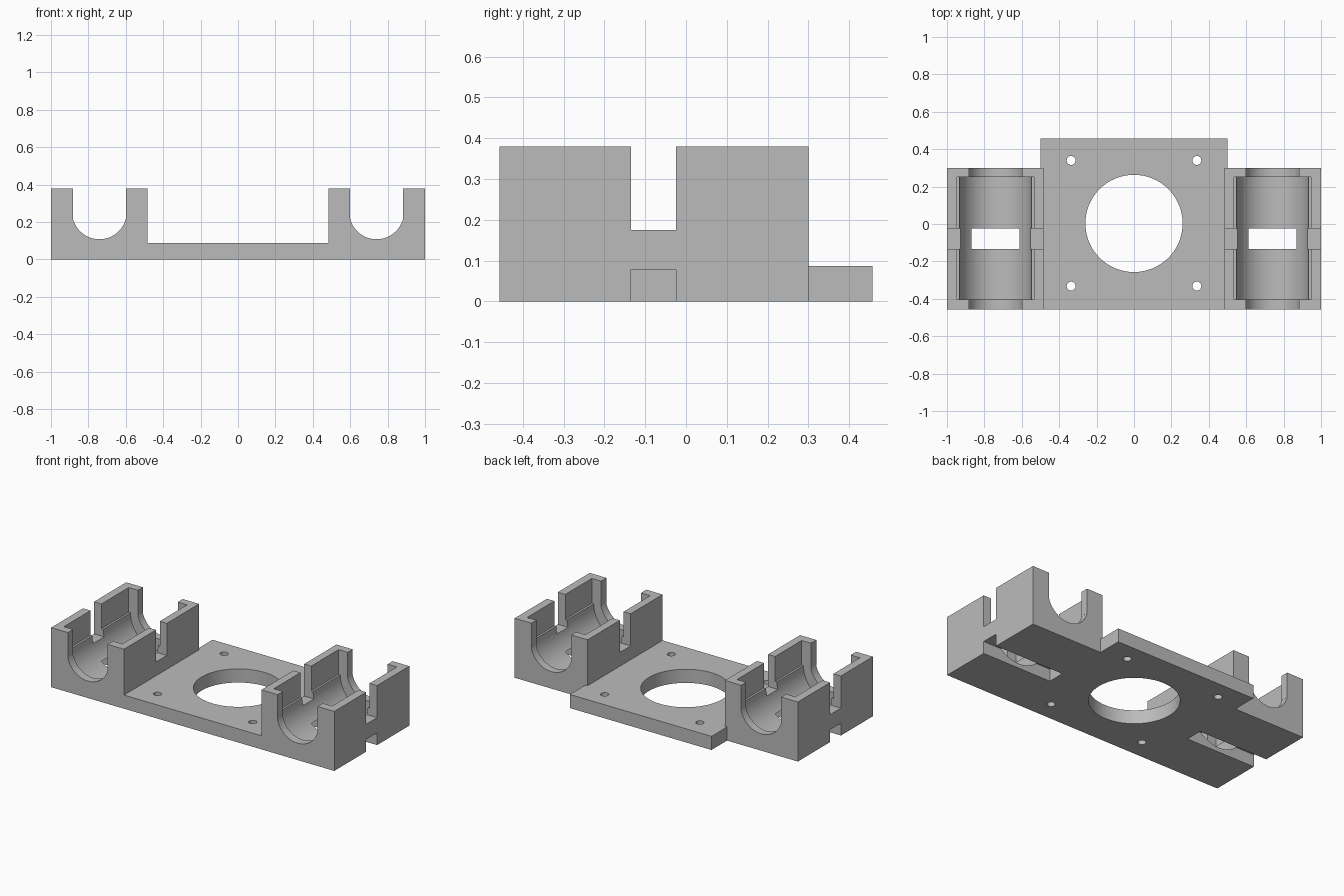
import bpy, bmesh
from math import pi, sin, cos, asin

if "Cube" in bpy.data.objects:
    bpy.data.objects.remove(bpy.data.objects["Cube"], do_unlink=True)

grey = bpy.data.materials.new("plain grey")
grey.use_nodes = True
COLOUR = (0.5, 0.5, 0.5, 1)
grey.diffuse_color = COLOUR
grey.node_tree.nodes["Principled BSDF"].inputs["Base Color"].default_value = COLOUR


def prism(name, outline, axis, lo, hi):
    """Extrude a closed 2D outline along y (outline in x, z) or z (outline in x, y)."""
    place = (lambda a, b, t: (a, t, b)) if axis == "y" else (lambda a, b, t: (a, b, t))
    bm = bmesh.new()
    face = bm.faces.new([bm.verts.new(place(a, b, lo)) for a, b in outline])
    out = bmesh.ops.extrude_face_region(bm, geom=[face])
    moved = [v for v in out["geom"] if isinstance(v, bmesh.types.BMVert)]
    bmesh.ops.translate(bm, verts=moved, vec=place(0, 0, hi - lo))
    bmesh.ops.recalc_face_normals(bm, faces=bm.faces)
    mesh = bpy.data.meshes.new(name)
    bm.to_mesh(mesh)
    bm.free()
    mesh.materials.append(grey)
    obj = bpy.data.objects.new(name, mesh)
    bpy.context.collection.objects.link(obj)
    return obj


def rect(x0, x1, y0, y1):
    return [(x0, y0), (x1, y0), (x1, y1), (x0, y1)]


def circle(x, y, r, n):
    return [(x + r * cos(2 * pi * i / n), y + r * sin(2 * pi * i / n)) for i in range(n)]


def trough(cx, cz, r, z_wall, half, z_top=0.6, n=40):
    """Round-bottomed channel with straight walls above z_wall."""
    start = asin((z_wall - cz) / r)
    sweep = pi + 2 * start
    arc = [(cx + r * cos(start - sweep * i / n), cz + r * sin(start - sweep * i / n))
           for i in range(n + 1)]
    return arc + [(cx - half, z_wall), (cx - half, z_top), (cx + half, z_top), (cx + half, z_wall)]


def cut(obj, cutters):
    bpy.context.view_layer.objects.active = obj
    for cutter in cutters:
        cutter.hide_render = True
        mod = obj.modifiers.new("cut", "BOOLEAN")
        mod.operation = "DIFFERENCE"
        mod.solver = "EXACT"
        mod.object = cutter
        bpy.ops.object.modifier_apply(modifier=mod.name)
        bpy.data.objects.remove(cutter, do_unlink=True)
    bpy.ops.object.select_all(action="DESELECT")
    obj.select_set(True)
    bpy.ops.object.shade_smooth_by_angle(angle=0.5)


FRONT, BACK, STEP = -0.457, 0.457, 0.30
INNER, MID = 0.485, 0.741

# Mounting plate, wider behind the cradles, with a large bore and four screw holes
half_outline = [(INNER, FRONT), (INNER, STEP), (0.5, STEP), (0.5, BACK)]
plate = prism("mounting_plate", half_outline + [(-x, y) for x, y in reversed(half_outline)],
              "z", 0, 0.087)
holes = [prism("bore_cutter", circle(0, 0.003, 0.26, 64), "z", -0.1, 0.2)]
for x in (-0.336, 0.336):
    for y in (-0.332, 0.340):
        holes.append(prism("screw_cutter", circle(x, y, 0.024, 24), "z", -0.1, 0.2))
cut(plate, holes)

# Bearing cradles with a pocket, open ends and strap slots above and below
for side, s in (("left", 1), ("right", -1)):
    cradle = prism(side + "_cradle", rect(*sorted((s * INNER, s * 1.0)), 0, 0.38),
                   "y", FRONT, STEP)
    cx = s * MID
    cut(cradle, [
        prism("end_cutter", trough(cx, 0.254, 0.146, 0.22, 0.141), "y", -0.6, 0.6),
        prism("pocket_cutter", trough(cx, 0.222, 0.193, 0.222, 0.206), "y", -0.403, 0.25),
        prism("notch_cutter", rect(cx - 0.5, cx + 0.5, 0.175, 0.6), "y", -0.135, -0.025),
        prism("strap_cutter", rect(*sorted((s * 0.51, s * 1.2)), -0.1, 0.078),
              "y", -0.135, -0.025),
    ])
